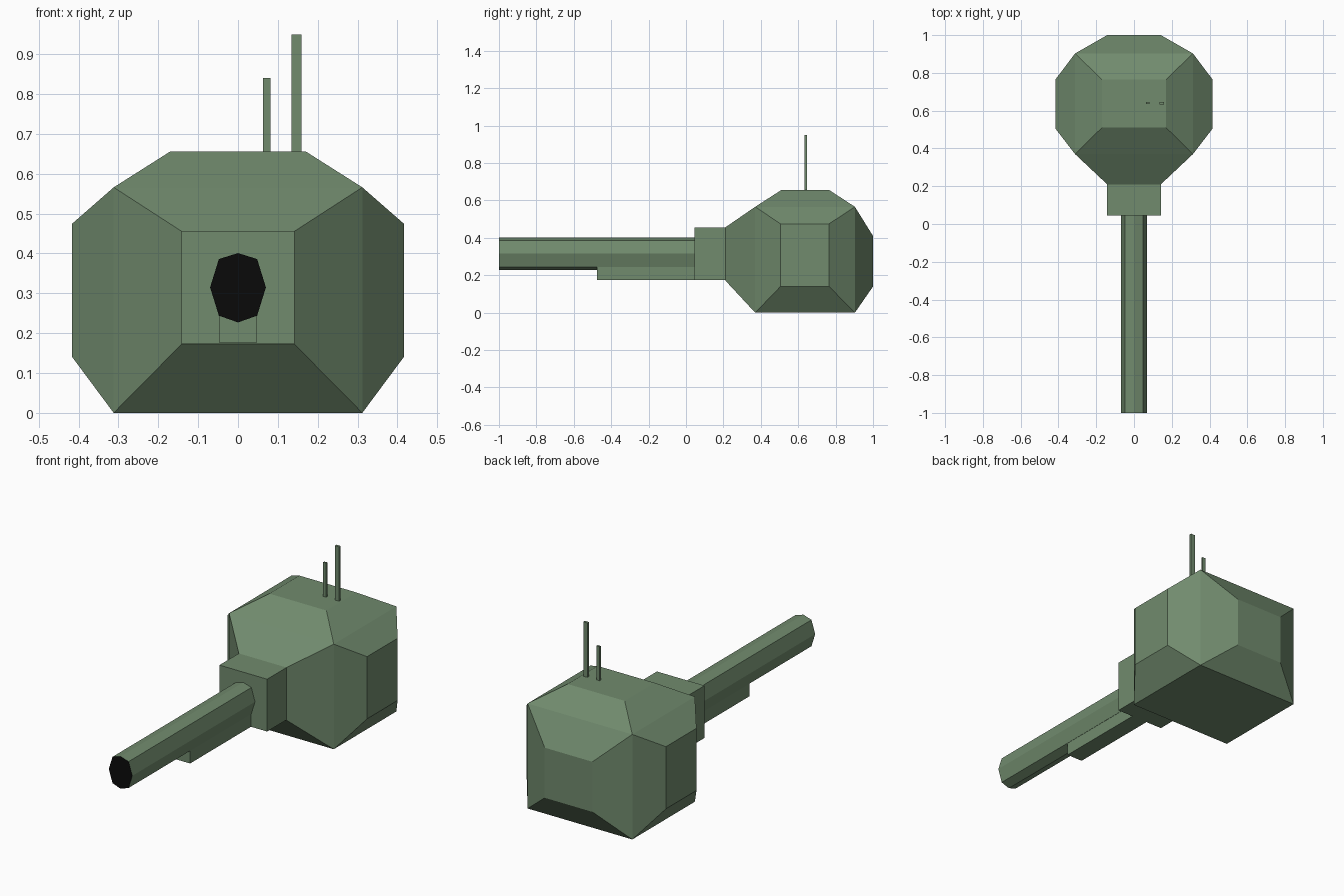
import bpy, bmesh
from mathutils import Vector

if "Cube" in bpy.data.objects:
    bpy.data.objects.remove(bpy.data.objects["Cube"])


def make_mat(name, rgb):
    m = bpy.data.materials.new(name)
    m.diffuse_color = (*rgb, 1)
    m.use_nodes = True
    m.node_tree.nodes["Principled BSDF"].inputs["Base Color"].default_value = m.diffuse_color
    return m


GREEN = make_mat("army green", (0.165, 0.258, 0.155))
BLACK = make_mat("muzzle black", (0.003, 0.003, 0.003))


def finish(name, bm):
    bmesh.ops.recalc_face_normals(bm, faces=bm.faces[:])
    me = bpy.data.meshes.new(name)
    bm.to_mesh(me)
    bm.free()
    me.materials.append(GREEN)
    me.materials.append(BLACK)
    ob = bpy.data.objects.new(name, me)
    bpy.context.collection.objects.link(ob)
    return ob


def corners(xs, ys, zs):
    return [Vector((x, y, z)) for x in xs for y in ys for z in zs]


def hull(name, pts):
    bm = bmesh.new()
    for p in pts:
        bm.verts.new(p)
    bmesh.ops.convex_hull(bm, input=bm.verts[:])
    bmesh.ops.dissolve_limit(bm, angle_limit=0.01, verts=bm.verts[:], edges=bm.edges[:])
    return finish(name, bm)


def box(name, xs, ys, zs):
    return hull(name, corners(xs, ys, zs))


# Turret: a block whose top and four sides bulge out to smaller flat plates
pts = corners((-0.312, 0.312), (0.37, 0.903), (0, 0.566))
pts += corners((-0.17, 0.17), (0.51, 0.765), (0.656,))          # roof plate
pts += corners((-0.142, 0.142), (0.21,), (0.172, 0.456))        # front plate
pts += corners((-0.142, 0.142), (1.0,), (0.14, 0.41))           # rear plate
pts += corners((-0.416, 0.416), (0.505, 0.765), (0.14, 0.475))  # side plates
hull("turret", pts)

# Gun mount and the support rail under the barrel
box("gun_mount", (-0.142, 0.142), (0.045, 0.215), (0.174, 0.456))
box("barrel_rail", (-0.047, 0.047), (-0.475, 0.05), (0.175, 0.26))

# Eight-sided barrel with a black muzzle face
profile = [(0.07, 0), (0.048, 0.071), (0, 0.086), (-0.048, 0.071),
           (-0.07, 0), (-0.048, -0.071), (0, -0.088), (0.048, -0.071)]
bm = bmesh.new()
face = bm.faces.new([bm.verts.new((x, -1.0, 0.315 + z)) for x, z in profile])
ext = bmesh.ops.extrude_face_region(bm, geom=[face], use_keep_orig=True)
for v in ext["geom"]:
    if isinstance(v, bmesh.types.BMVert):
        v.co.y = 0.05
for f in bm.faces:
    if f.calc_center_median().y < -0.99:
        f.material_index = 1
finish("barrel", bm)

# Antennas on the roof
for name, x, w, d, top in (("short_antenna", 0.072, 0.009, 0.005, 0.84),
                           ("tall_antenna", 0.147, 0.0125, 0.007, 0.949)):
    box(name, (x - w, x + w), (0.64 - d, 0.64 + d), (0.65, top))
